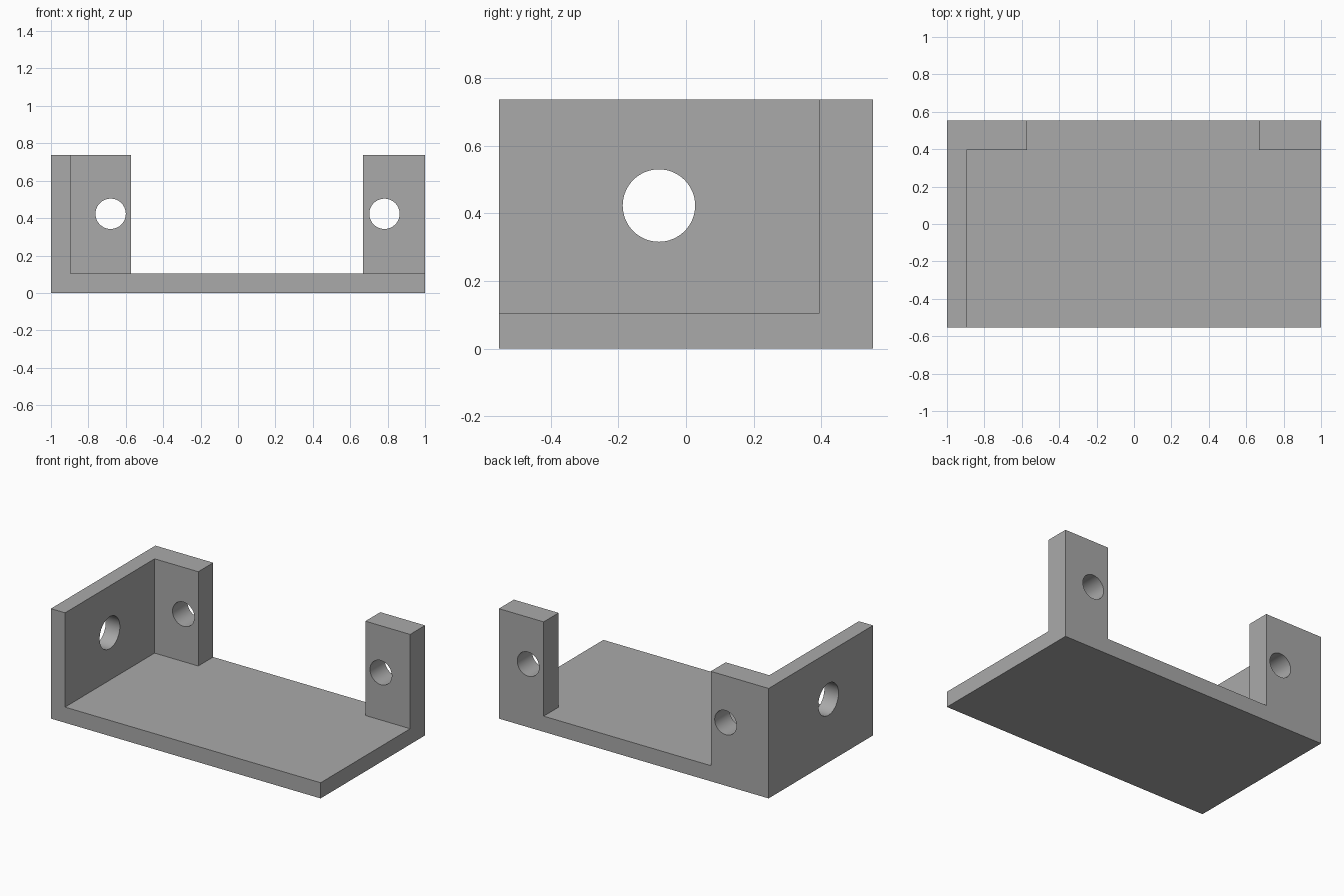
import bpy
import math
from mathutils import Vector

if "Cube" in bpy.data.objects:
    bpy.data.objects.remove(bpy.data.objects["Cube"], do_unlink=True)

HALF_DEPTH, HEIGHT = 0.553, 0.737
FLOOR, WALL_X, TAB_Y = 0.105, -0.895, 0.395
OVER = 0.2  # how far cutters reach past the block

grey = bpy.data.materials.new("plain grey")
grey.use_nodes = True
colour = (0.4, 0.4, 0.4, 1)
grey.diffuse_color = colour
grey.node_tree.nodes["Principled BSDF"].inputs["Base Color"].default_value = colour


def box(name, low, high):
    low, high = Vector(low), Vector(high)
    bpy.ops.mesh.primitive_cube_add(size=1, location=(low + high) / 2)
    obj = bpy.context.object
    obj.name = name
    obj.scale = high - low
    bpy.ops.object.transform_apply(location=True, rotation=True, scale=True)
    obj.data.materials.append(grey)
    return obj


def drill(name, radius, location, rotation):
    bpy.ops.mesh.primitive_cylinder_add(vertices=64, radius=radius, depth=0.6,
                                        location=location, rotation=rotation)
    obj = bpy.context.object
    obj.name = name
    obj.data.materials.append(grey)
    return obj


# Solid block that the bracket is cut from
bracket = box("mounting_bracket", (-1, -HALF_DEPTH, 0), (1, HALF_DEPTH, HEIGHT))

# Main pocket leaves floor, side wall and back; the gap splits the back into two tabs
cutters = [
    box("pocket_cutter", (WALL_X, -HALF_DEPTH - OVER, FLOOR),
        (1 + OVER, TAB_Y, HEIGHT + OVER)),
    box("back_gap_cutter", (-0.571, TAB_Y - OVER, FLOOR),
        (0.668, HALF_DEPTH + OVER, HEIGHT + OVER)),
]

# Screw holes through the tabs and a larger hole through the side wall
quarter = math.pi / 2
for side, x in (("right", -0.681), ("left", 0.783)):
    cutters.append(drill(side + "_tab_hole_cutter", 0.081,
                         (x, 0.48, 0.423), (quarter, 0, 0)))
cutters.append(drill("wall_hole_cutter", 0.107, (-1, -0.08, 0.423), (0, quarter, 0)))

for cutter in cutters:
    cutter.hide_render = True
    cutter.hide_set(True)
    cutter.display_type = 'WIRE'
    cut = bracket.modifiers.new(cutter.name, 'BOOLEAN')
    cut.operation = 'DIFFERENCE'
    cut.solver = 'EXACT'
    cut.object = cutter

# Apply the cuts, remove the helpers, and smooth only the hole walls
bpy.ops.object.select_all(action='DESELECT')
bracket.select_set(True)
bpy.context.view_layer.objects.active = bracket
for cutter in cutters:
    bpy.ops.object.modifier_apply(modifier=cutter.name)
    bpy.data.objects.remove(cutter, do_unlink=True)
bpy.ops.object.shade_smooth_by_angle(angle=math.radians(30))
